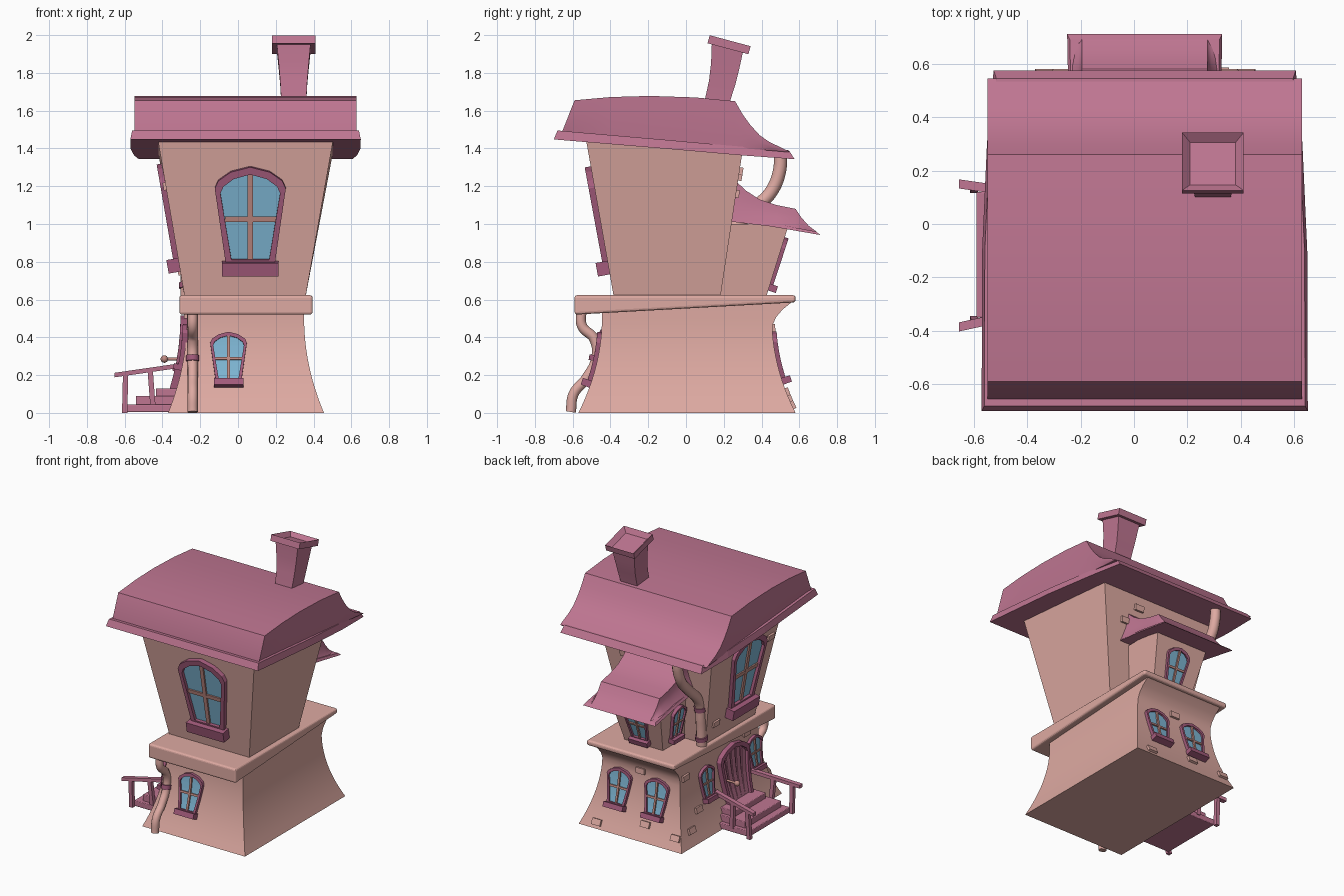
import bpy, bmesh, math
from mathutils import Vector, Matrix

if "Cube" in bpy.data.objects:
    bpy.data.objects.remove(bpy.data.objects["Cube"])


def mat(name, r, g, b):
    m = bpy.data.materials.new(name)
    m.diffuse_color = (r, g, b, 1)
    m.use_nodes = True
    m.node_tree.nodes["Principled BSDF"].inputs["Base Color"].default_value = m.diffuse_color
    return m


WALL = mat("plaster pink", 0.73, 0.40, 0.36)
ROOF = mat("roof pink", 0.52, 0.18, 0.285)
TRIM = mat("trim plum", 0.37, 0.105, 0.20)
GLASS = mat("glass blue", 0.21, 0.47, 0.66)
BAR = mat("window bar tan", 0.52, 0.25, 0.22)


def mesh(name, verts, faces, m, bevel=0, smooth=False):
    me = bpy.data.meshes.new(name)
    me.from_pydata([tuple(v) for v in verts], [], faces)
    bm = bmesh.new()
    bm.from_mesh(me)
    bmesh.ops.recalc_face_normals(bm, faces=bm.faces)
    bm.to_mesh(me)
    bm.free()
    me.materials.append(m)
    ob = bpy.data.objects.new(name, me)
    bpy.context.collection.objects.link(ob)
    if bevel:
        b = ob.modifiers.new("bevel", 'BEVEL')
        b.width, b.segments = bevel, 3
    if smooth:
        bpy.context.view_layer.objects.active = ob
        ob.select_set(True)
        bpy.ops.object.shade_smooth_by_angle(angle=math.radians(35))
        ob.select_set(False)
    return ob


def loft(name, rings, m, bevel=0, smooth=False):
    """Closed skin through equal-length rings of points, capped at both ends."""
    n = len(rings[0])
    faces = [tuple(range(n)), tuple(range((len(rings) - 1) * n, len(rings) * n))]
    for i in range(len(rings) - 1):
        for j in range(n):
            k = (j + 1) % n
            faces.append((i * n + j, i * n + k, i * n + n + k, i * n + n + j))
    return mesh(name, [p for r in rings for p in r], faces, m, bevel, smooth)


def rect(x0, x1, y0, y1, za, zb=None):
    zb = za if zb is None else zb
    return [(x0, y0, za), (x1, y0, za), (x1, y1, zb), (x0, y1, zb)]


def box(name, x0, x1, y0, y1, z0, z1, m, bevel=0):
    return loft(name, [rect(x0, x1, y0, y1, z0), rect(x0, x1, y0, y1, z1)], m, bevel)


def tube(name, pts, r, m):
    cu = bpy.data.curves.new(name, 'CURVE')
    cu.dimensions, cu.bevel_depth, cu.bevel_resolution, cu.use_fill_caps = '3D', r, 4, True
    s = cu.splines.new('BEZIER')
    s.bezier_points.add(len(pts) - 1)
    for b, p in zip(s.bezier_points, pts):
        b.co = p
        b.handle_left_type = b.handle_right_type = 'AUTO'
    cu.materials.append(m)
    ob = bpy.data.objects.new(name, cu)
    bpy.context.collection.objects.link(ob)
    bpy.context.view_layer.objects.active = ob
    ob.select_set(True)
    bpy.ops.object.convert(target='MESH')
    bpy.ops.object.shade_smooth_by_angle(angle=math.radians(40))
    bpy.context.active_object.select_set(False)


# Wall mappers: (along, height, distance out) -> point on a leaning or curved wall
def wall(axis, sign, prof):
    def f(u, z, d):
        s = (prof(z + .005) - prof(z - .005)) / .01
        k = math.hypot(1, s)
        o, zz = sign * (prof(z) + d / k), z - d * s / k
        return (o, u, zz) if axis == 'x' else (u, o, zz)
    return f


def flare(z):
    return max(0, 1 - z / .5) ** 2


g_front = wall('y', -1, lambda z: .445 + .125 * flare(z))
g_back = wall('y', 1, lambda z: .455 + .125 * flare(z))
g_left = wall('x', -1, lambda z: .27 + .10 * flare(z))
u_front = wall('y', -1, lambda z: .38 + .185 * (z - .62))
u_back = wall('y', 1, lambda z: .18 + .16 * (z - .62))
u_left = wall('x', -1, lambda z: .28 + .173 * (z - .62))
b_back = wall('y', 1, lambda z: .42 + .33 * (z - .62))
b_left = wall('x', -1, lambda z: .11 + .167 * (z - .62))


def slab(name, w, rows, d0, d1, m):
    """Plate on a wall; rows are (left, right, height)."""
    loft(name, [[w(l, z, d0), w(r, z, d0), w(r, z, d1), w(l, z, d1)] for l, r, z in rows], m)


def arch(wb, wt, h):
    """Half widths by height for a splayed opening with a low pointed arch."""
    rows = [(wb + (wt - wb) * t, .78 * h * t) for t in (0, .25, .5, .75, 1)]
    return rows + [(wt * .9, .86 * h), (wt * .55, .95 * h), (.004, h)]


def frame(name, w, u, z, outer, inner, d, m):
    path = lambda rows: [(-a, b) for a, b in rows] + [(a, b) for a, b in rows[::-1]]
    o, i = path(outer), path(inner)
    rings = [[w(u + p[0], z + p[1], -.01), w(u + p[0], z + p[1], d),
              w(u + q[0], z + q[1], d), w(u + q[0], z + q[1], -.01)] for p, q in zip(o, i)]
    loft(name, rings + [rings[0]], m)


def window(name, w, u, z, wb, wt, h):
    t = .16 * wt
    outer = arch(wb, wt, h)
    inner = [(a, b + t * .7) for a, b in arch(wb - t, wt - t, h - 2 * t)]
    frame(name + "_frame", w, u, z, outer, inner, .03 if h > .4 else .022, TRIM)
    slab(name + "_glass", w, [(u - a, u + a, z + b) for a, b in inner], .004, .009, GLASS)
    b = .075 * wt
    slab(name + "_upright_bar", w, [(u - b, u + b, z + h * k) for k in (.04, .25, .5, .75, .93)],
         0, .02, BAR)
    c = (wb + wt) / 2 - t * .8
    slab(name + "_cross_bar", w, [(u - c, u + c, z + h * .43), (u - c, u + c, z + h * .43 + 2 * b)],
         0, .018, BAR)
    s, q = wb * 1.15, .12 * h
    slab(name + "_sill", w, [(u - s, u + s, z - q), (u - s, u + s, z + .02 * h)],
         -.01, .03 + .07 * h, TRIM)


# Ground floor with flared foot, back wall sweeping out under the ledge
rings = []
for k in range(15):
    z = .59 * k / 14
    f, top = flare(z), .11 * max(0, (z - .44) / .15) ** 2
    rings.append(rect(-.27 - .1 * f, .35 + .105 * f, -.445 - .125 * f, .455 + .125 * f + top, z))
loft("ground_floor", rings, WALL, smooth=True)
loft("ledge", [rect(-.31, .395, -.59, .58, .52, .585), rect(-.31, .395, -.59, .58, .623)], WALL, .014)

# Upper floor and rear bay, both widening upward
loft("upper_floor", [rect(-.28, .355, -.38, .18, .6), rect(-.425, .505, -.53, .30, 1.45, 1.39)], WALL)
loft("rear_bay", [rect(-.11, .19, .1, .42, .6), rect(-.17, .25, .1, .545, 1.0)], WALL)


# Roofs: sloping eave slab plus a shell that follows a side profile
def roof(name, cx, eave, thick, top, w_top, w_low):
    loft(name + "_eave",
         [[(cx - hw, y, z - thick), (cx + hw, y, z - thick), (cx + hw - .01, yt, z), (cx - hw + .01, yt, z)]
          for y, yt, z, hw in eave], ROOF)
    (ya, za), (yb, zb) = [(e[1], e[2]) for e in (eave[0], eave[-1])]
    rings = []
    for y, z in top:
        ze = za + (zb - za) * (y - ya) / (yb - ya) - .01
        z = max(z, ze + .005)
        right = [(w_low + (w_top - w_low) * (1 - (1 - t) ** 2), ze + (z - ze) * t) for t in (0, .2, .45, .7, 1)]
        rings.append([(cx + a, y, b) for a, b in right] + [(cx - a, y, b) for a, b in right[::-1]])
    loft(name + "_shell", rings, ROOF, smooth=True)


roof("main_roof", .04,
     [(-.70, -.68, 1.495, .61), (-.1, -.1, 1.445, .608), (.3, .29, 1.41, .59), (.575, .545, 1.39, .565)], .047,
     [(-.655, 1.49), (-.59, 1.655), (-.4, 1.672), (-.19, 1.678), (.05, 1.67), (.26, 1.65),
      (.3, 1.58), (.34, 1.525), (.39, 1.47), (.44, 1.435), (.545, 1.385)], .588, .578)
roof("bay_roof", .04,
     [(.2, .2, 1.035, .28), (.45, .45, 1.005, .285), (.71, .69, .96, .29)], .018,
     [(.2, 1.28), (.26, 1.23), (.32, 1.175), (.39, 1.13), (.48, 1.1), (.58, 1.08),
      (.61, 1.035), (.65, .99), (.69, .96)], .235, .28)

# Bent chimney with a tilted hollow cap
rings = []
for z, cy, hx, hy in [(1.58, .155, .066, .066), (1.66, .168, .067, .067), (1.75, .192, .072, .07),
                      (1.84, .208, .08, .075), (1.94, .22, .09, .083)]:
    t = .27 * (z - 1.58) / .36
    rings.append(rect(.295 - hx, .295 + hx, cy - hy, cy + hy, z + t * hy, z - t * hy))
loft("chimney", rings, ROOF, smooth=True)
cap = box("chimney_cap", -.115, .115, -.112, .112, -.022, .022, ROOF)
bm = bmesh.new()
bm.from_mesh(cap.data)
lid = [f for f in bm.faces if f.normal.z > .9]
bmesh.ops.inset_region(bm, faces=lid, thickness=.042)
bmesh.ops.translate(bm, verts=lid[0].verts, vec=(0, 0, -.03))
bm.transform(Matrix.Translation((.295, .228, 1.949)) @ Matrix.Rotation(math.radians(-15), 4, 'X'))
bm.to_mesh(cap.data)
bm.free()

# Windows
window("front_large_window", u_front, .065, .795, .13, .188, .51)
window("side_large_window", u_left, -.16, .81, .13, .188, .51)
window("front_small_window", g_front, -.05, .165, .068, .097, .262)
for i, x in enumerate((.2, -.1)):
    window(f"back_small_window_{i}", g_back, x, .18, .068, .097, .25)
window("side_small_window_a", g_left, .17, .24, .055, .08, .22)
window("side_small_window_b", g_left, -.38, .25, .055, .08, .22)
window("bay_back_window", b_back, .05, .68, .065, .092, .25)
window("bay_side_window", b_left, .31, .69, .055, .075, .23)

# Arched plank door with knob
outer, inner = arch(.13, .165, .4), [(a, b) for a, b in arch(.105, .138, .37)]
frame("door_frame", g_left, -.13, .115, outer, inner, .035, TRIM)
slab("door_panel", g_left, [(-.13 - a, -.13 + a, .115 + b) for a, b in inner], 0, .008, TRIM)
for i in range(5):
    c = (i - 2) * .048
    top = .36 - abs(c) ** 2 * 5
    slab(f"door_plank_{i}", g_left, [(-.13 + c * (.85 + .4 * t) - .02, -.13 + c * (.85 + .4 * t) + .02,
                                      .115 + top * t) for t in (0, .25, .5, .75, 1)], .004, .016, ROOF)
bpy.ops.mesh.primitive_uv_sphere_add(segments=16, ring_count=8, radius=.02, location=(-.39, -.03, .285))
knob = bpy.context.active_object
knob.name = "door_knob"
knob.data.materials.append(BAR)
bpy.ops.object.shade_smooth()
knob.select_set(False)
tube("knob_stem", [(-.3, -.03, .285), (-.39, -.03, .285)], .008, BAR)

# Steps
for i, (x, a, z0, z1) in enumerate([(-.59, .235, .005, .045), (-.54, .205, .04, .09), (-.435, .18, .085, .13)]):
    box(f"step_{i}", x, -.27, -.115 - a, -.115 + a, z0, z1, ROOF, .005)

# Splayed handrails with leaning posts
for side, y0, y1 in (("rear", .10, .15), ("front", -.31, -.385)):
    rails = []
    for x, y, z in ((-.31, y0, .25), (-.655, y1, .2)):
        rails.append([(x, y - .017, z - .012), (x, y + .017, z - .012), (x, y + .017, z + .012), (x, y - .017, z + .012)])
    loft(f"{side}_handrail", rails, ROOF)
    for i, (xb, xt, zb, w) in enumerate(((-.6, -.595, 0, .014), (-.45, -.465, .03, .014))):
        t = (-.31 - xt) / .345
        yt, zt = y0 + (y1 - y0) * t, .25 - .05 * t
        yb = yt * .95 - .005
        loft(f"{side}_post_{i}", [rect(xb - w, xb + w, yb - w, yb + w, zb),
                                  rect(xt - w, xt + w, yt - w, yt + w, zt)], ROOF)

# Bent drain pipes and their clamps
tube("front_drain_pipe", [(-.24, -.555, .54), (-.24, -.55, .46), (-.24, -.485, .39), (-.24, -.475, .29),
                          (-.24, -.53, .18), (-.24, -.595, .1), (-.24, -.61, .005)], .027, WALL)
tube("front_pipe_clamp", [(-.24, -.477, .305), (-.24, -.482, .275)], .034, TRIM)
tube("rear_drain_pipe", [(-.27, .205, .615), (-.27, .215, .8), (-.27, .24, .95), (-.27, .36, 1.08),
                         (-.28, .45, 1.17), (-.28, .495, 1.28), (-.28, .5, 1.38)], .035, WALL)
for i, z in enumerate((.66, .88)):
    tube(f"rear_pipe_clamp_{i}", [(-.27, .205 + .1 * max(0, z - .75), z), (-.27, .21 + .1 * max(0, z - .75), z + .03)],
         .043, TRIM)

# Scattered exposed bricks
bricks = [(g_back, .04, .45), (g_back, .32, .04), (g_back, -.05, .11), (g_back, -.3, .08), (g_left, .4, .46),
          (g_left, .42, .1), (g_left, .3, .2), (g_left, -.3, .52), (u_back, .2, 1.28), (u_back, .3, 1.16),
          (u_back, -.22, 1.25), (u_left, .1, .75), (u_left, -.42, 1.2)]
for i, (w, u, z) in enumerate(bricks):
    slab(f"brick_{i}", w, [(u - .035, u + .035, z - .02), (u - .035, u + .035, z + .02)], -.01, .016, WALL)
